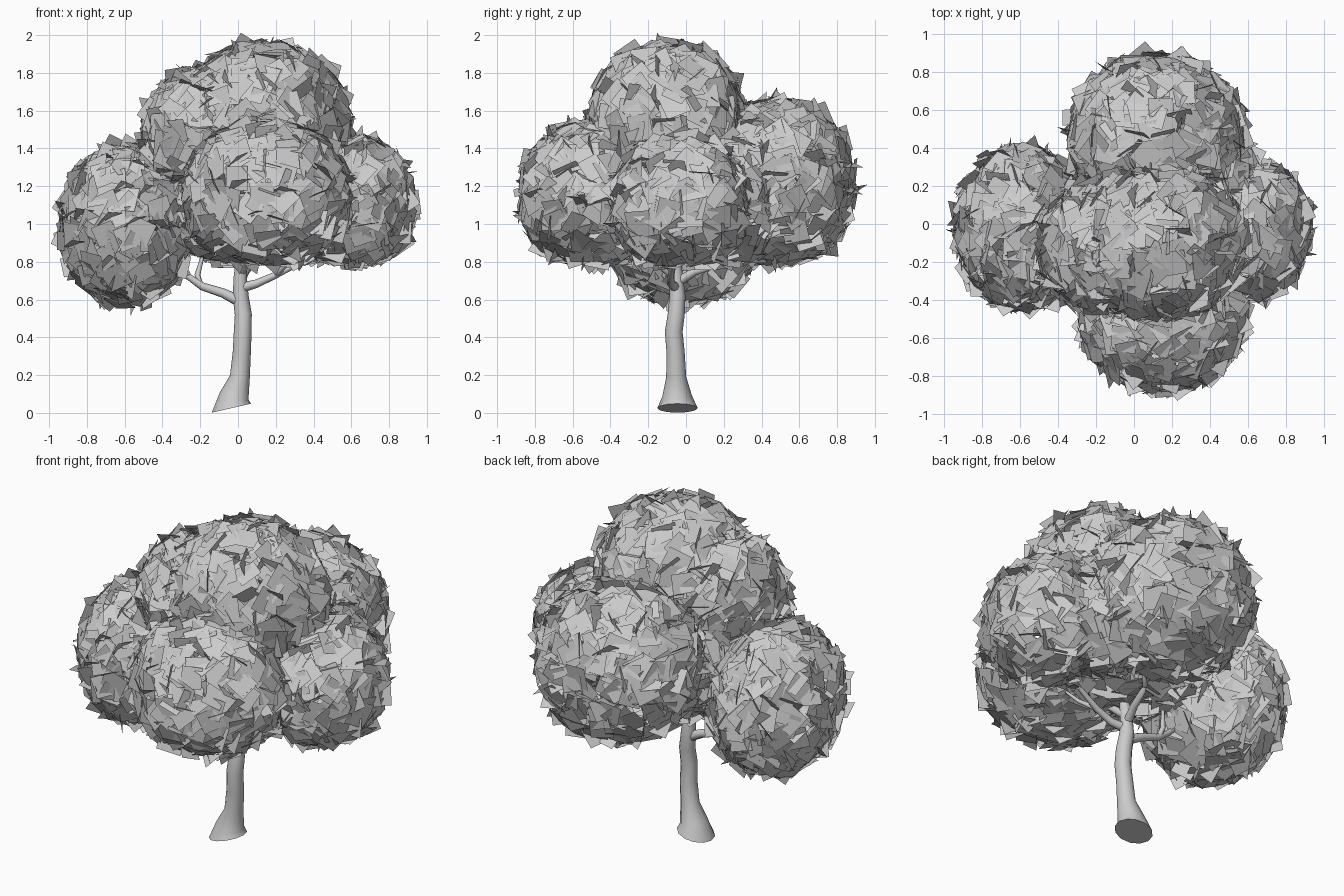
import bpy, bmesh, math, random
from mathutils import Vector, Matrix

if "Cube" in bpy.data.objects:
    bpy.data.objects.remove(bpy.data.objects["Cube"])

random.seed(7)


def finish(bm, name):
    mesh = bpy.data.meshes.new(name)
    bm.to_mesh(mesh)
    bm.free()
    obj = bpy.data.objects.new(name, mesh)
    bpy.context.collection.objects.link(obj)
    return obj


def tube(name, path, sides=10, base_slope=None):
    """Tapered tube through (x, y, z, radius) points, capped at both ends."""
    bm = bmesh.new()
    pts = [Vector(p[:3]) for p in path]
    rings = []
    for i, p in enumerate(pts):
        t = (pts[min(i + 1, len(pts) - 1)] - pts[max(i - 1, 0)]).normalized()
        if i == 0 and base_slope is not None:
            t = Vector((-base_slope, 0, 1)).normalized()
        ref = Vector((0, 1, 0)) if abs(t.y) < 0.8 else Vector((0, 0, 1))
        u = ref.cross(t).normalized()
        v = t.cross(u)
        ring = []
        for k in range(sides):
            a = 2 * math.pi * k / sides
            ring.append(bm.verts.new(p + path[i][3] * (math.cos(a) * u + math.sin(a) * v)))
        rings.append(ring)
    for a, b in zip(rings, rings[1:]):
        for k in range(sides):
            n = (k + 1) % sides
            bm.faces.new((a[k], a[n], b[n], b[k]))
    bm.faces.new(rings[0][::-1])
    bm.faces.new(rings[-1])
    obj = finish(bm, name)
    for p in obj.data.polygons:
        p.use_smooth = len(p.vertices) == 4


# Foliage clumps: centre, radii, squareness of the underside
clumps = {
    "top_foliage": ((0.13, -0.1, 1.53), (0.46, 0.41, 0.43), 2.3),
    "shoulder_foliage": ((-0.2, -0.12, 1.5), (0.3, 0.33, 0.32), 2.3),
    "left_foliage": ((-0.59, -0.02, 1.0), (0.35, 0.43, 0.42), 2.1),
    "right_foliage": ((0.6, -0.03, 1.13), (0.33, 0.36, 0.34), 2.5),
    "front_foliage": ((0.15, -0.48, 1.17), (0.43, 0.4, 0.38), 2.6),
    "back_foliage": ((0.12, 0.46, 1.23), (0.46, 0.43, 0.43), 2.5),
    "inner_foliage": ((0.03, 0.0, 1.16), (0.46, 0.4, 0.35), 2.6),
    "inner_right_foliage": ((0.37, 0.21, 1.14), (0.3, 0.31, 0.33), 2.5),
}


def depth(p, clump):
    """Below 1 when p is inside the clump."""
    c, r, power = clump
    q = [abs(p[i] - c[i]) / r[i] for i in range(3)]
    e = power if p[2] < c[2] else 2
    return (math.hypot(q[0], q[1]) ** e + q[2] ** e) ** (1 / e)


def leaf_clump(name, size=0.13):
    """Square leaf cards over a flat-bottomed ellipsoid, left out deep inside other clumps."""
    centre, radii, power = clumps[name]
    bm = bmesh.new()
    c, r = Vector(centre), Vector(radii)
    count = int(2300 * (r.x * r.y + r.y * r.z + r.x * r.z) / 3)
    golden = math.pi * (3 - math.sqrt(5))
    others = [v for k, v in clumps.items() if k != name]
    for i in range(count):
        z = 1 - 2 * (i + 0.5) / count
        a = i * golden + random.uniform(-0.15, 0.15)
        s = math.sqrt(1 - z * z)
        e = power if z < 0 else 2
        k = (s ** e + abs(z) ** e) ** (-1 / e)
        d = Vector((s * math.cos(a), s * math.sin(a), z)) * k
        g = s ** (e - 1)
        normal = Vector((g * math.cos(a) / r.x, g * math.sin(a) / r.y,
                         math.copysign(abs(z) ** (e - 1), z) / r.z)).normalized()
        pos = c + d * r * random.uniform(0.97, 1.01)
        if min(depth(pos, o) for o in others) < 0.8:
            continue
        # mostly lying on the surface, every fourth card standing up through it
        facing = normal + Vector([random.uniform(-0.3, 0.3) for _ in range(3)])
        if i % 4 == 0:
            side = normal.orthogonal().normalized()
            facing = Matrix.Rotation(random.uniform(0, 6.28), 3, normal) @ side + normal * 0.4
            pos -= normal * 0.02
        rot = facing.to_track_quat('Z', 'Y').to_matrix()
        rot = rot @ Matrix.Rotation(random.uniform(0, math.pi), 3, 'Z')
        h = size / 2 * random.uniform(0.9, 1.1)
        bm.faces.new([bm.verts.new(pos + rot @ Vector((x * h, y * h, 0)))
                      for x, y in ((-1, -1), (1, -1), (1, 1), (-1, 1))])
    finish(bm, name)


for name in clumps:
    leaf_clump(name)

# Trunk with flared, slanted foot
tube("trunk", [(-0.035, -0.045, 0.025, 0.107), (-0.02, -0.047, 0.09, 0.078),
               (0.01, -0.052, 0.19, 0.053), (0.02, -0.055, 0.32, 0.048),
               (0.025, -0.065, 0.43, 0.047), (0.028, -0.052, 0.52, 0.045),
               (0.014, -0.045, 0.62, 0.042), (0.012, -0.05, 0.72, 0.035),
               (0.02, -0.06, 0.84, 0.028), (0.05, -0.07, 0.98, 0.02)], 12, 0.23)

# Branches and their twigs
branches = {
    "left_branch": [(0.01, -0.05, 0.59, 0.03), (-0.08, -0.04, 0.635, 0.025),
                    (-0.19, -0.03, 0.67, 0.021), (-0.26, -0.03, 0.72, 0.017),
                    (-0.36, -0.02, 0.81, 0.01)],
    "left_twig": [(-0.2, -0.03, 0.675, 0.018), (-0.215, -0.01, 0.73, 0.015),
                  (-0.19, 0.02, 0.82, 0.01)],
    "right_branch": [(0.01, -0.05, 0.66, 0.027), (0.1, -0.08, 0.685, 0.022),
                     (0.2, -0.08, 0.73, 0.018), (0.34, -0.06, 0.8, 0.013)],
    "right_twig": [(0.2, -0.08, 0.73, 0.016), (0.26, -0.16, 0.79, 0.012),
                   (0.3, -0.22, 0.86, 0.008)],
    "back_branch": [(0.01, -0.05, 0.69, 0.027), (0.04, 0.05, 0.75, 0.022),
                    (0.07, 0.16, 0.785, 0.018), (0.09, 0.24, 0.83, 0.015),
                    (0.11, 0.32, 0.93, 0.01)],
    "back_twig": [(0.08, 0.19, 0.8, 0.015), (0.14, 0.25, 0.815, 0.011),
                  (0.18, 0.3, 0.9, 0.008)],
    "front_branch": [(0.015, -0.05, 0.74, 0.026), (0.05, -0.14, 0.82, 0.02),
                     (0.1, -0.25, 0.92, 0.012)],
}
for name, path in branches.items():
    tube(name, path, 8)
